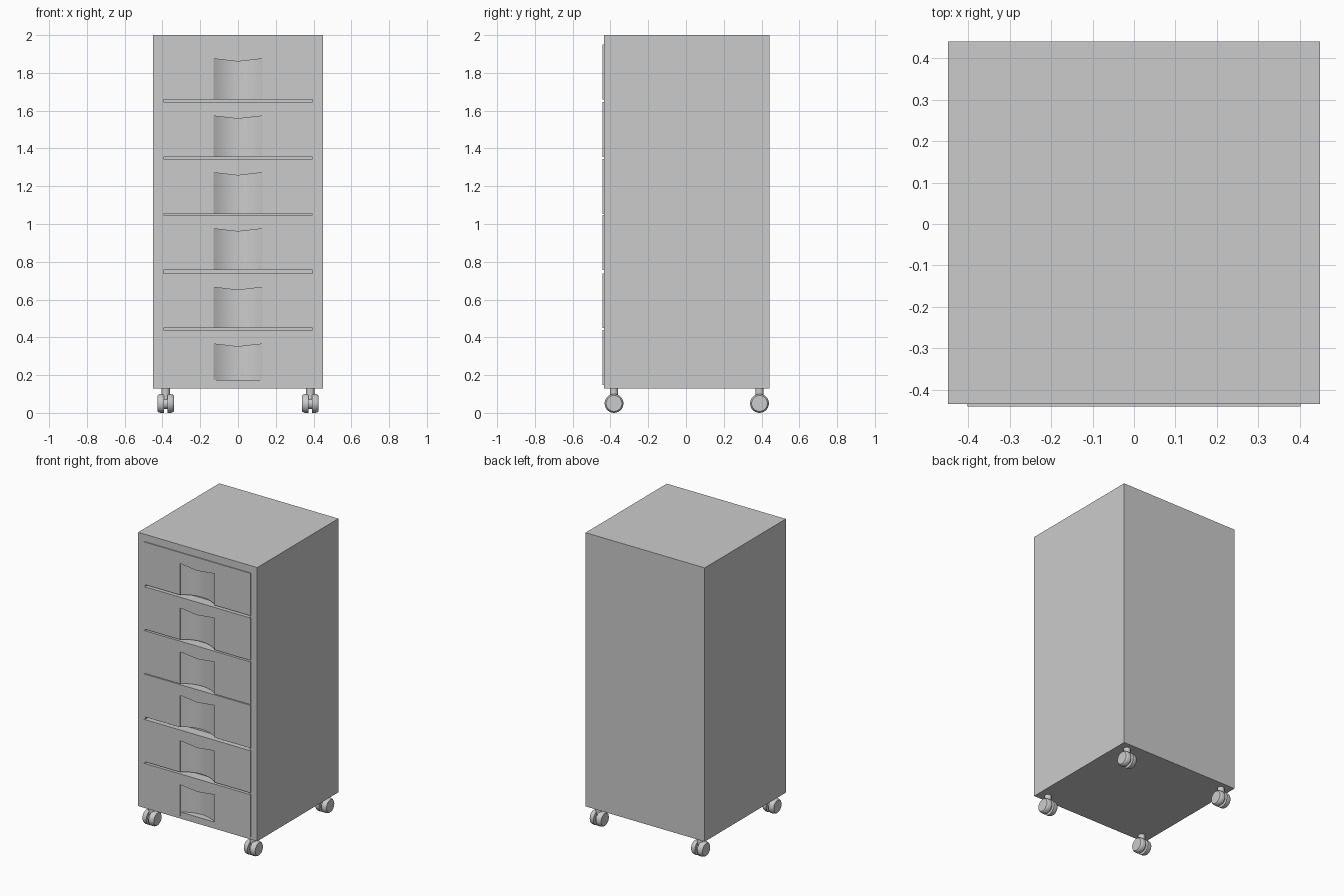
import bpy, bmesh, math
from mathutils import Matrix

if "Cube" in bpy.data.objects:
    bpy.data.objects.remove(bpy.data.objects["Cube"])


def make_object(name, bm):
    bmesh.ops.recalc_face_normals(bm, faces=bm.faces)
    mesh = bpy.data.meshes.new(name)
    bm.to_mesh(mesh)
    bm.free()
    ob = bpy.data.objects.new(name, mesh)
    bpy.context.collection.objects.link(ob)
    return ob


def box(name, x0, x1, y0, y1, z0, z1):
    bm = bmesh.new()
    bmesh.ops.create_cube(bm, size=1)
    for v in bm.verts:
        v.co.x = x1 if v.co.x > 0 else x0
        v.co.y = y1 if v.co.y > 0 else y0
        v.co.z = z1 if v.co.z > 0 else z0
    return make_object(name, bm)


def cut(target, cutter):
    mod = target.modifiers.new("cut", 'BOOLEAN')
    mod.operation = 'DIFFERENCE'
    mod.solver = 'EXACT'
    mod.object = cutter
    bpy.context.view_layer.objects.active = target
    bpy.ops.object.modifier_apply(modifier=mod.name)
    bpy.data.objects.remove(cutter)


def smooth(ob, angle=30):
    bpy.ops.object.select_all(action='DESELECT')
    ob.select_set(True)
    bpy.context.view_layer.objects.active = ob
    bpy.ops.object.shade_smooth_by_angle(angle=math.radians(angle))


FRONT, FACE, BACK = -0.435, -0.441, 0.441

# cabinet shell with a shallow opening behind the drawer fronts
cabinet = box("cabinet_body", -0.45, 0.45, FRONT, BACK, 0.13, 2.0)
cut(cabinet, box("opening", -0.395, 0.395, -0.6, FRONT + 0.065, 0.175, 1.945))


def grip_cutter(z0, z1):
    """Scoop: curved back wall in plan, V-shaped upper edge."""
    n, half, dip, depth = 16, 0.13, 0.015, 0.045
    bm = bmesh.new()
    rings = []
    for i in range(n + 1):
        t = -1 + 2 * i / n
        x = t * half
        top = z1 - dip * (1 - abs(t))
        back = FACE + 0.006 + depth * (1 - t * t)
        rings.append([bm.verts.new(p) for p in (
            (x, -0.6, z0), (x, back, z0), (x, back, top), (x, -0.6, top))])
    for a, b in zip(rings, rings[1:]):
        for k in range(4):
            m = (k + 1) % 4
            bm.faces.new((a[k], a[m], b[m], b[k]))
    bm.faces.new(rings[0])
    bm.faces.new(rings[-1][::-1])
    return make_object("grip_cutter", bm)


# drawer fronts: (bottom, top, top of grip)
drawers = [(1.66, 1.95, 1.875), (1.355, 1.645, 1.572), (1.053, 1.345, 1.272),
           (0.756, 1.048, 0.975), (0.45, 0.738, 0.665), (0.148, 0.438, 0.365)]
for i, (z0, z1, grip) in enumerate(drawers, 1):
    front = box(f"drawer_front_{i}", -0.402, 0.402, FACE, FRONT + 0.06, z0, z1)
    cut(front, grip_cutter(z0 - 0.05, grip))
    smooth(front)


# twin-wheel casters
def lathe_x(bm, profile, centre, n=24):
    """Spin (x, radius) points around the x axis."""
    cx, cy, cz = centre
    rings = [[bm.verts.new((cx + x, cy + r * math.cos(2 * math.pi * k / n),
                            cz + r * math.sin(2 * math.pi * k / n)))
              for k in range(n)] for x, r in profile]
    for a, b in zip(rings, rings[1:]):
        for k in range(n):
            m = (k + 1) % n
            bm.faces.new((a[k], a[m], b[m], b[k]))
    bm.faces.new(rings[0])
    bm.faces.new(rings[-1])


def caster(name, x, y):
    bm = bmesh.new()
    centre = (x, y, 0.05)
    for s in (-1, 1):
        lathe_x(bm, [(s * 0.009, 0.05), (s * 0.028, 0.05),
                     (s * 0.037, 0.047), (s * 0.043, 0.042)], centre)
    lathe_x(bm, [(-0.012, 0.03), (0.012, 0.03)], centre)
    bmesh.ops.create_cone(bm, cap_ends=True, segments=20, radius1=0.022,
                          radius2=0.022, depth=0.075,
                          matrix=Matrix.Translation((x, y, 0.0975)))
    smooth(make_object(name, bm))


for xn, x in (("left", -0.383), ("right", 0.383)):
    for yn, y in (("front", -0.381), ("back", 0.389)):
        caster(f"caster_{yn}_{xn}", x, y)
